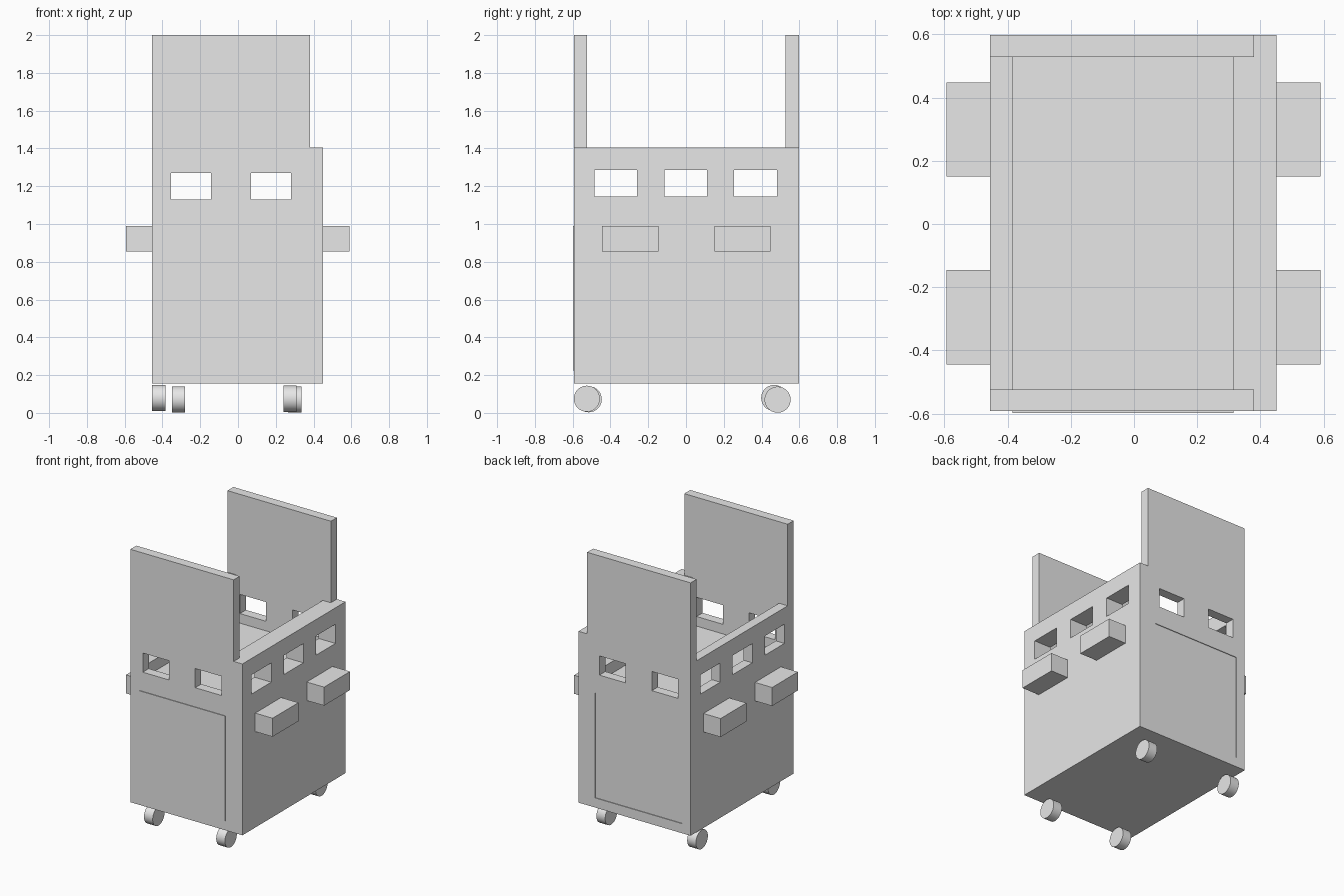
import bpy
import math

cube = bpy.data.objects.get("Cube")
if cube:
    bpy.data.objects.remove(cube, do_unlink=True)

# Single plain grey finish
grey = bpy.data.materials.new("plain_grey")
grey.use_nodes = True
grey.diffuse_color = (0.8, 0.8, 0.8, 1)
grey.node_tree.nodes["Principled BSDF"].inputs["Base Color"].default_value = (0.8, 0.8, 0.8, 1)


def box(name, xs, ys, zs):
    """Box from its extents along each axis."""
    spans = (xs, ys, zs)
    bpy.ops.mesh.primitive_cube_add(size=1, location=[sum(s) / 2 for s in spans])
    ob = bpy.context.object
    ob.name = name
    ob.scale = [s[1] - s[0] for s in spans]
    bpy.ops.object.transform_apply(location=False, rotation=False, scale=True)
    ob.data.materials.append(grey)
    return ob


def cut(target, xs, ys, zs):
    """Remove a box-shaped volume from the target."""
    cutter = box("cutter", xs, ys, zs)
    cutter.hide_render = True
    mod = target.modifiers.new("cut", 'BOOLEAN')
    mod.operation = 'DIFFERENCE'
    mod.solver = 'EXACT'
    mod.object = cutter
    bpy.context.view_layer.objects.active = target
    bpy.ops.object.modifier_apply(modifier=mod.name)
    bpy.data.objects.remove(cutter, do_unlink=True)


FRONT, BACK = -0.592, 0.597
INNER_Y = (-0.523, 0.528)
INNER_X = (-0.385, 0.315)
DOOR_Z = (0.225, 0.99)
RIM = 1.405

# Body: low side walls between tall end panels
body = box("cart_body", (-0.455, 0.45), (FRONT, BACK), (0.155, 2.0))
cut(body, (-1, 1), INNER_Y, (RIM, 3))
cut(body, (0.38, 1), (-1, 1), (RIM, 3))
# Open tray inside
cut(body, INNER_X, INNER_Y, (1.06, 1.6))
# Windows through the side walls
for y in (-0.372, -0.002, 0.368):
    cut(body, (-1, 1), (y - 0.113, y + 0.113), (1.145, 1.285))
# Windows through the end walls
for x in (-0.248, 0.175):
    cut(body, (x - 0.106, x + 0.106), (-1, 1), (1.13, 1.27))
# Shallow recess at the back, matching raised panel at the front
cut(body, INNER_X, (BACK - 0.005, 1), DOOR_Z)
box("front_panel", INNER_X, (FRONT - 0.005, FRONT + 0.003), DOOR_Z)

# Side handles
for side, x0, x1 in (("right", -0.593, -0.455), ("left", 0.45, 0.59)):
    for end, y in (("front", -0.295), ("back", 0.299)):
        box(f"{end}_{side}_handle", (x0, x1), (y - 0.149, y + 0.149), (0.855, 0.99))

# Wheels
for name, x, y, z in (("front_left", 0.275, -0.525, 0.075),
                      ("front_right", -0.315, -0.515, 0.072),
                      ("back_left", 0.3, 0.485, 0.07),
                      ("back_right", -0.42, 0.467, 0.079)):
    bpy.ops.mesh.primitive_cylinder_add(vertices=40, radius=0.069, depth=0.07,
                                        location=(x, y, z),
                                        rotation=(0, math.pi / 2, 0))
    wheel = bpy.context.object
    wheel.name = name + "_wheel"
    wheel.data.materials.append(grey)
    bpy.ops.object.shade_smooth_by_angle()
